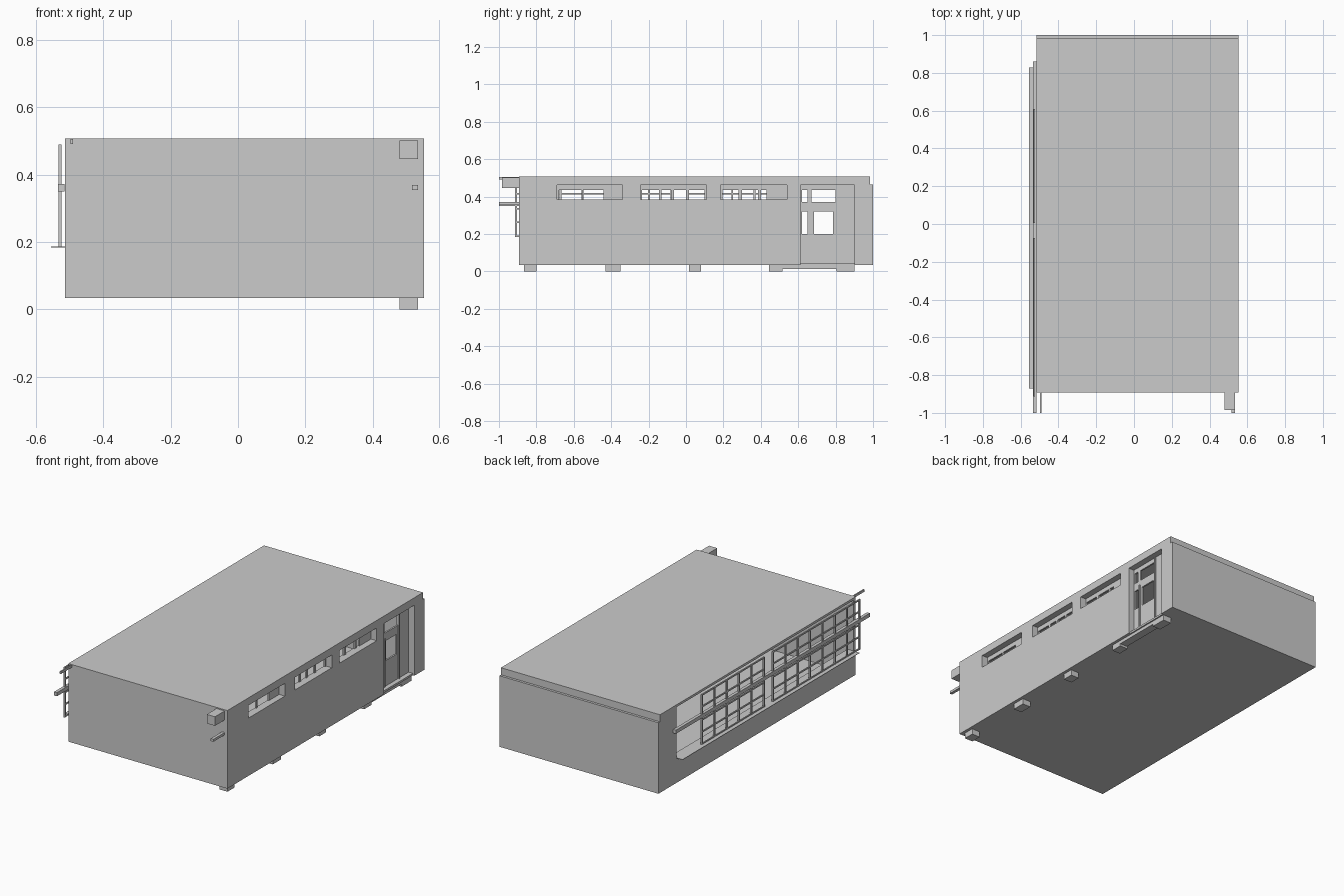
import bpy, bmesh

if "Cube" in bpy.data.objects:
    bpy.data.objects.remove(bpy.data.objects["Cube"])


def box(name, x, y, z):
    """Axis-aligned box from (min, max) ranges."""
    bm = bmesh.new()
    bmesh.ops.create_cube(bm, size=1)
    for v in bm.verts:
        for i, (a, b) in enumerate((x, y, z)):
            v.co[i] = b if v.co[i] > 0 else a
    me = bpy.data.meshes.new(name)
    bm.to_mesh(me)
    bm.free()
    ob = bpy.data.objects.new(name, me)
    bpy.context.collection.objects.link(ob)
    return ob


def wall(name, x, y, z, holes):
    """Side wall in the YZ plane with rectangular holes (y0, y1, z0, z1)."""
    ys = sorted({*y, *(v for h in holes for v in h[:2])})
    zs = sorted({*z, *(v for h in holes for v in h[2:])})
    bm = bmesh.new()
    for a, b in zip(ys, ys[1:]):
        for c, d in zip(zs, zs[1:]):
            m, n = (a + b) / 2, (c + d) / 2
            if any(h[0] < m < h[1] and h[2] < n < h[3] for h in holes):
                continue
            bm.faces.new([bm.verts.new((x[1], p, q))
                          for p, q in ((a, c), (b, c), (b, d), (a, d))])
    bmesh.ops.remove_doubles(bm, verts=bm.verts, dist=1e-5)
    me = bpy.data.meshes.new(name)
    bm.to_mesh(me)
    bm.free()
    ob = bpy.data.objects.new(name, me)
    bpy.context.collection.objects.link(ob)
    mod = ob.modifiers.new("thickness", 'SOLIDIFY')
    mod.thickness = x[1] - x[0]
    mod.offset = -1
    return ob


L, R, F, B = -0.515, 0.553, -0.892, 1.0
notch = (0.985, B, 0.465, 0.508)          # back wall is lower than the roof

# shell: floor, roof, front and back
box("floor", (L + .01, R - .01), (F + .01, B - .01), (0.034, 0.046))
box("roof", (L, R), (F, 0.985), (0.494, 0.508))
box("front_wall", (L, R), (F, F + .02), (0.034, 0.508))
box("back_wall", (L, R), (0.975, B), (0.034, 0.465))
box("back_fascia", (L, R), (0.965, 0.985), (0.455, 0.508))

# left wall with one long opening and its thin sill
wall("left_wall", (L, L + .02), (F, B), (0.034, 0.508),
     [(-0.87, 0.825, 0.185, 0.494), notch])
box("left_sill", (-0.556, L + .04), (-0.87, 0.828), (0.184, 0.187))

# right wall with strip windows and the door recess
strips = [(-0.69, -0.34), (-0.242, 0.11), (0.185, 0.54)]
wall("right_wall", (0.515, R), (F, B), (0.034, 0.508),
     [(a, b, 0.385, 0.462) for a, b in strips] +
     [(0.613, 0.902, 0.034, 0.462), notch])

# recessed window frames, each with its own panes
panes = [
    [(-0.68, -0.56), (-0.55, -0.44)],
    [(-0.235, -0.145), (-0.13, -0.08), (-0.065, 0.0), (0.015, 0.1)],
    [(0.195, 0.28), (0.3, 0.385), (0.4, 0.43)],
]
for (a, b), cells in zip(strips, panes):
    wall("window_frame", (0.505, 0.515), (a - .01, b + .01), (0.375, 0.47),
         [(c, d, 0.385, 0.435) for c, d in cells])

# recessed double door with transom lights
wall("door_panel", (0.505, 0.515), (0.605, 0.91), (0.034, 0.47), [
    (0.62, 0.65, 0.20, 0.32), (0.685, 0.785, 0.20, 0.32),
    (0.62, 0.65, 0.37, 0.435), (0.67, 0.80, 0.37, 0.435)])
box("door_centre_strip", (0.515, 0.522), (0.66, 0.67), (0.034, 0.34))
box("door_side_strip", (0.515, 0.522), (0.80, 0.81), (0.034, 0.46))
box("door_step", (0.485, 0.535), (0.5, 0.9), (0.014, 0.035))

# support pads under the right edge
for a, b in [(-0.865, -0.8), (-0.43, -0.35), (0.015, 0.08),
             (0.445, 0.515), (0.805, 0.9)]:
    box("support_pad", (0.48, 0.535), (a, b), (0.0, 0.036))

# glazing grids outside the left opening
for start, count in ((0.01, 5), (-0.908, 7)):
    end = start + count * 0.1185
    for i in range(count + 1):
        y = start + i * 0.1185
        box("grid_upright", (-0.533, -0.524), (y - .005, y + .005), (0.185, 0.49))
    for z in (0.189, 0.262, 0.335, 0.415, 0.486):
        box("grid_crossbar", (-0.532, -0.525), (start, end), (z - .004, z + .004))

# long beam and upper rail running past the front
box("side_beam", (-0.535, -0.516), (-B, 0.86), (0.35, 0.372))
box("upper_rail", (-0.498, -0.49), (-B, 0.82), (0.492, 0.506))

# front corner box and bar
box("corner_box", (0.48, 0.535), (-0.985, F), (0.446, 0.501))
box("corner_bar", (0.517, 0.535), (-B, F), (0.355, 0.37))
